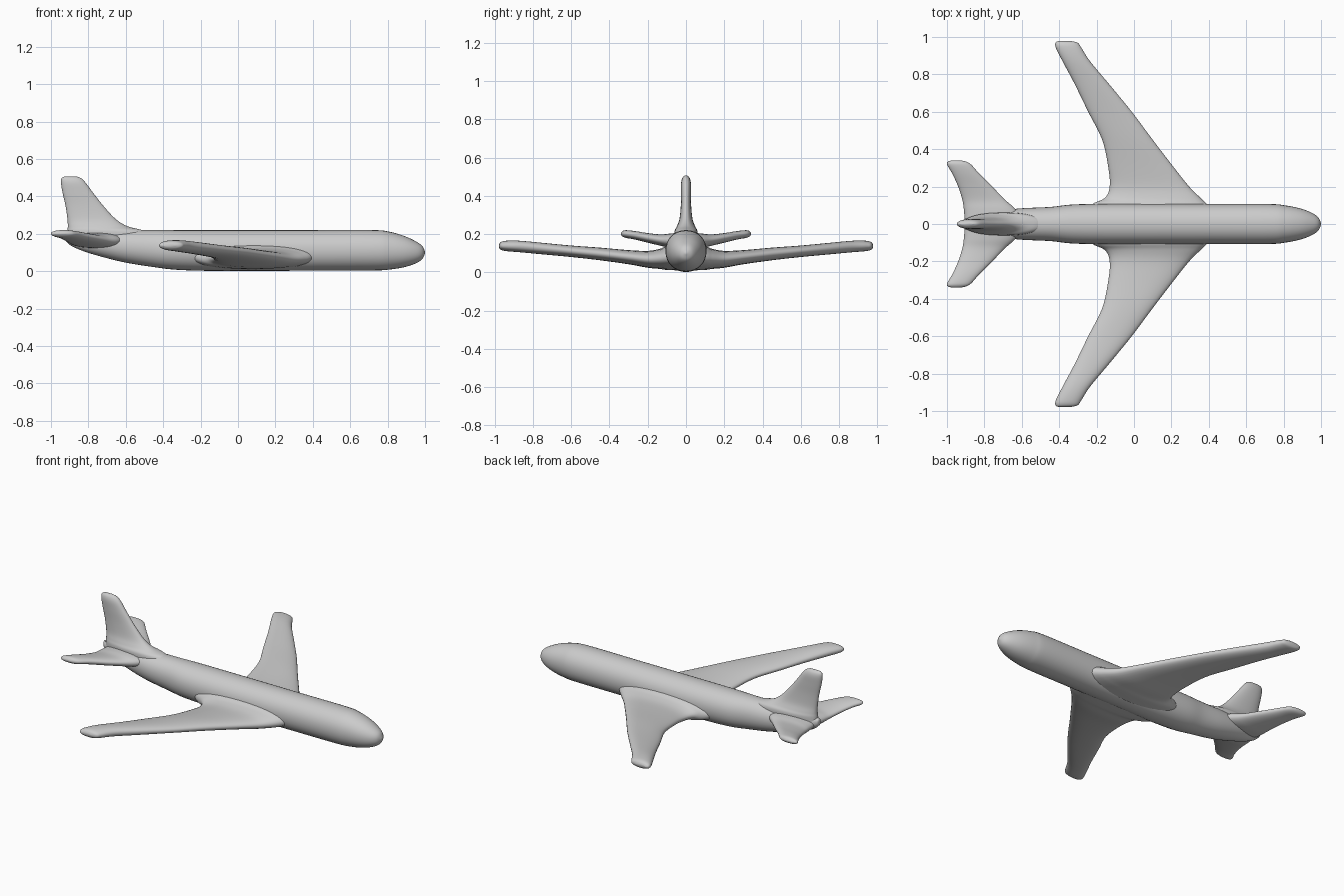
import bpy, bmesh, math
from mathutils import Vector

if "Cube" in bpy.data.objects:
    bpy.data.objects.remove(bpy.data.objects["Cube"])

grey = bpy.data.materials.new("light grey")
grey.diffuse_color = (0.6, 0.6, 0.6, 1)
grey.use_nodes = True
grey.node_tree.nodes["Principled BSDF"].inputs["Base Color"].default_value = grey.diffuse_color


def smooth_stations(rows, steps=5):
    """Interpolate the stations with a Catmull-Rom curve."""
    out = []
    for i in range(len(rows) - 1):
        a, b = rows[max(i - 1, 0)], rows[i]
        c, d = rows[i + 1], rows[min(i + 2, len(rows) - 1)]
        for s in range(steps):
            t = s / steps
            out.append([0.5 * (2 * q + (r - p) * t + (2 * p - 5 * q + 4 * r - w) * t * t
                               + (3 * q - p - 3 * r + w) * t ** 3)
                        for p, q, r, w in zip(a, b, c, d)])
    out.append(list(rows[-1]))
    return out


def loft(name, sections, power=1.0, sides=32):
    """Skin a row of rounded sections given as (centre, half axis, half axis)."""
    bm = bmesh.new()
    rings = []
    for centre, u, v in sections:
        ring = []
        for k in range(sides):
            a = 2 * math.pi * k / sides
            c, s = math.cos(a), math.sin(a)
            c = math.copysign(abs(c) ** power, c)
            s = math.copysign(abs(s) ** power, s)
            ring.append(bm.verts.new(Vector(centre) + Vector(u) * c + Vector(v) * s))
        rings.append(ring)
    for r0, r1 in zip(rings, rings[1:]):
        for k in range(sides):
            j = (k + 1) % sides
            bm.faces.new((r0[k], r0[j], r1[j], r1[k]))
    bm.faces.new(rings[0])
    bm.faces.new(rings[-1])
    bmesh.ops.recalc_face_normals(bm, faces=bm.faces)
    mesh = bpy.data.meshes.new(name)
    bm.to_mesh(mesh)
    bm.free()
    mesh.materials.append(grey)
    mesh.shade_smooth()
    obj = bpy.data.objects.new(name, mesh)
    bpy.context.collection.objects.link(obj)
    return obj


def surface(name, rows, side):
    """Flying surface from rows of (y, leading x, trailing x, z, half thickness)."""
    loft(name, [((( f + b) / 2, side * y, z), ((f - b) / 2, 0, 0), (0, 0, h))
                for y, f, b, z, h in smooth_stations(rows)], 0.9)


# Fuselage: x, bottom z, top z, half width
body = [(1.0, .095, .105, .005), (.985, .065, .135, .035), (.95, .042, .16, .06),
        (.89, .022, .188, .083), (.81, .009, .211, .099), (.72, .004, .22, .107),
        (.4, .003, .22, .107), (.1, .002, .22, .108), (-.15, .002, .22, .108),
        (-.33, .008, .22, .104), (-.45, .022, .22, .091), (-.6, .046, .22, .084),
        (-.72, .075, .22, .07), (-.82, .105, .22, .048), (-.89, .135, .215, .032),
        (-.925, .165, .205, .015)]
loft("fuselage", [((x, 0, (b + t) / 2), (0, w, 0), (0, 0, (t - b) / 2))
                  for x, b, t, w in smooth_stations(body)], 0.95)

# Swept wings with flared roots
wing = [(.04, .44, -.29, .085, .075), (.105, .39, -.225, .075, .062),
        (.14, .355, -.155, .07, .052), (.2, .295, -.13, .068, .044),
        (.3, .215, -.137, .079, .037), (.45, .1, -.17, .096, .033),
        (.6, -.012, -.245, .11, .03), (.75, -.135, -.318, .124, .03),
        (.87, -.235, -.382, .135, .03), (.94, -.28, -.417, .138, .027),
        (.968, -.3, -.42, .138, .02), (.978, -.335, -.405, .138, .007)]

# Tailplanes
tailplane = [(.02, -.6, -.905, .165, .042), (.08, -.635, -.91, .165, .038),
             (.13, -.69, -.918, .168, .03), (.2, -.758, -.94, .18, .025),
             (.27, -.828, -.972, .194, .022), (.315, -.868, -.998, .2, .02),
             (.332, -.893, -.997, .201, .014), (.34, -.925, -.975, .201, .005)]
for label, side in (("left", 1), ("right", -1)):
    surface(label + "_wing", wing, side)
    surface(label + "_tailplane", tailplane, side)

# Upright fin: z, leading x, trailing x, half thickness
fin = [(.17, -.46, -.915, .06), (.215, -.5, -.912, .06), (.24, -.59, -.91, .048),
       (.28, -.655, -.912, .034), (.35, -.72, -.922, .027), (.42, -.775, -.938, .026),
       (.47, -.812, -.946, .025), (.495, -.836, -.944, .018), (.506, -.86, -.93, .006)]
loft("tail_fin", [(((f + b) / 2, 0, z), ((f - b) / 2, 0, 0), (0, h, 0))
                  for z, f, b, h in smooth_stations(fin)], 0.9)
